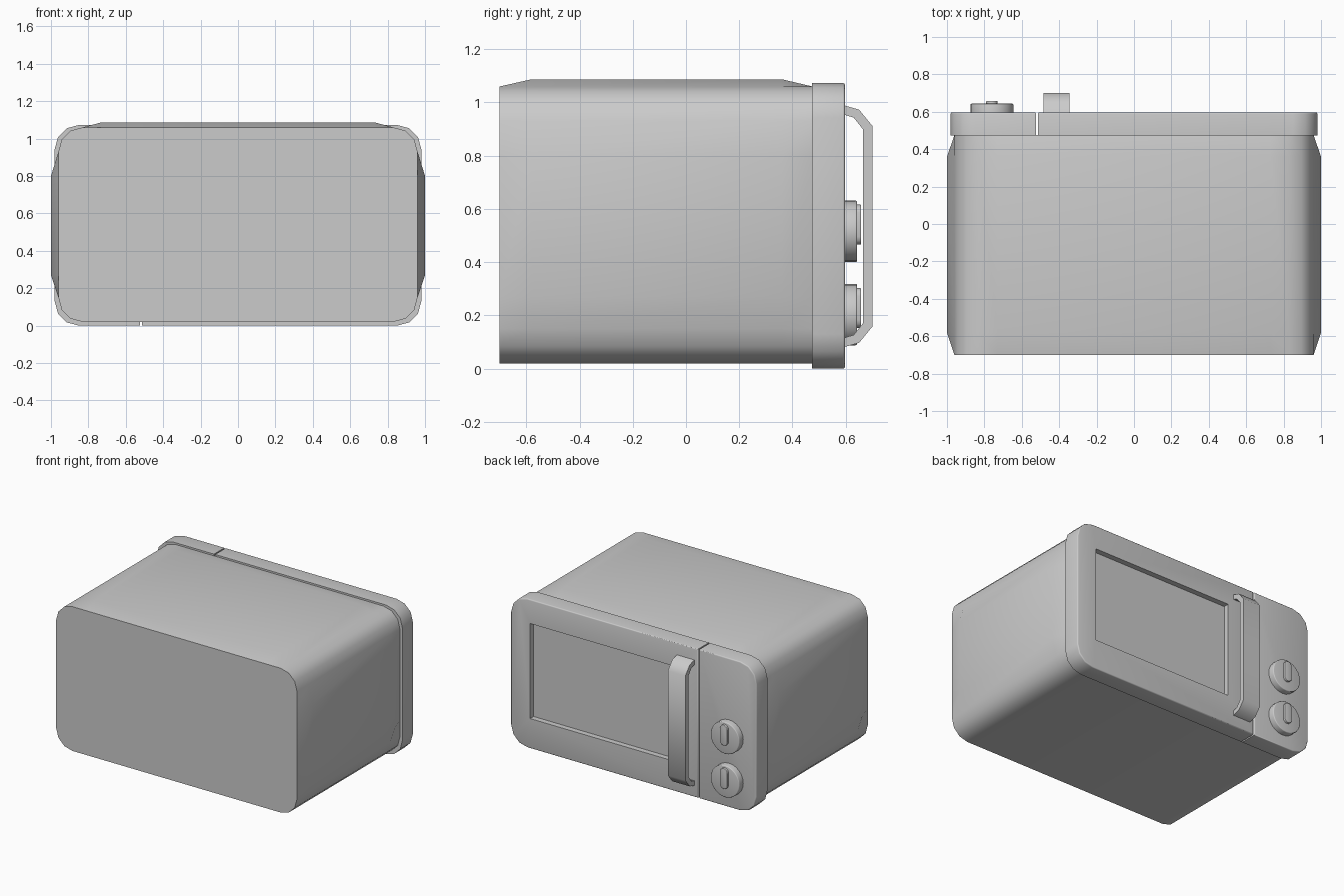
import bpy, bmesh, math

if "Cube" in bpy.data.objects:
    bpy.data.objects.remove(bpy.data.objects["Cube"])

SMOOTH = math.radians(40)


def finish(name, bm):
    bmesh.ops.recalc_face_normals(bm, faces=bm.faces)
    me = bpy.data.meshes.new(name)
    bm.to_mesh(me)
    bm.free()
    ob = bpy.data.objects.new(name, me)
    bpy.context.collection.objects.link(ob)
    return ob


def smooth(ob):
    bpy.ops.object.select_all(action='DESELECT')
    ob.select_set(True)
    bpy.context.view_layer.objects.active = ob
    bpy.ops.object.shade_smooth_by_angle(angle=SMOOTH)


def loft(name, rings):
    """Skin closed rings of 3D points and cap both ends."""
    bm = bmesh.new()
    vs = [[bm.verts.new(p) for p in r] for r in rings]
    n = len(vs[0])
    for a, b in zip(vs, vs[1:]):
        for i in range(n):
            j = (i + 1) % n
            bm.faces.new((a[i], a[j], b[j], b[i]))
    bm.faces.new(vs[0])
    bm.faces.new(vs[-1])
    return finish(name, bm)


def arc(cx, cz, r, start, sweep, n):
    return [(cx + r * math.cos(math.radians(start + sweep * i / n)),
             cz + r * math.sin(math.radians(start + sweep * i / n))) for i in range(n + 1)]


def rounded(x0, x1, z0, z1, r_left, r_right):
    """Rounded rectangle in xz, anticlockwise from lower right; radius 0 keeps a corner square."""
    pts = []
    for sx, sz, a in ((1, -1, 270), (1, 1, 0), (-1, 1, 90), (-1, -1, 180)):
        r = r_right if sx > 0 else r_left
        x, z = (x1 if sx > 0 else x0), (z1 if sz > 0 else z0)
        pts += arc(x - sx * r, z - sz * r, r, a, 90, 3) if r else [(x, z)]
    return pts


def prism(name, pts, y0, y1, bevel=0.0):
    """Extrude an xz outline along y and round its front rim."""
    ob = loft(name, [[(x, y, z) for x, z in pts] for y in (y0, y1)])
    if bevel:
        bm = bmesh.new()
        bm.from_mesh(ob.data)
        rim = [e for e in bm.edges if all(abs(v.co.y - y1) < 1e-5 for v in e.verts)]
        bmesh.ops.bevel(bm, geom=rim, offset=bevel, segments=3, profile=0.5, affect='EDGES')
        bm.to_mesh(ob.data)
        bm.free()
    return ob


# oven body: rounded box with swollen sides and top
def body_ring(y, side, top):
    p = rounded(-0.96, 0.96, 0.02, 1.06, 0.13, 0.13)
    ring = (p[0:4] + [(0.96 + side, 0.27), (0.96 + side, 0.80)]
            + p[4:8] + [(0.73, 1.06 + top), (-0.73, 1.06 + top)]
            + p[8:12] + [(-0.96 - side, 0.80), (-0.96 - side, 0.27)] + p[12:16])
    return [(x, y, z) for x, z in ring]


body = loft("oven_body", [body_ring(-0.70, 0, 0), body_ring(-0.58, 0.04, 0.027),
                          body_ring(0.36, 0.04, 0.027), body_ring(0.475, 0, 0)])
smooth(body)

# door and control panel, with a thin gap between them
Y0, Y1 = 0.473, 0.597
panel = prism("control_panel", rounded(-0.98, -0.523, 0, 1.073, 0.13, 0), Y0, Y1, 0.008)
smooth(panel)
door = prism("door", rounded(-0.513, 0.98, 0, 1.073, 0, 0.13), Y0, Y1, 0.008)

# window recess cut into the door
cutter = prism("window_cutter", rounded(-0.30, 0.825, 0.215, 0.90, 0, 0), Y1 - 0.04, Y1 + 0.1)
cutter.hide_render = True
mod = door.modifiers.new("window", 'BOOLEAN')
mod.operation = 'DIFFERENCE'
mod.solver = 'EXACT'
mod.object = cutter
bpy.context.view_layer.objects.active = door
bpy.ops.object.modifier_apply(modifier=mod.name)
bpy.data.objects.remove(cutter)
smooth(door)

# door handle: a bent strap, mirrored about its middle height
half = [(0.59, 0.99), (0.65, 0.973), (0.70, 0.912)]
inner = [(0.664, 0.90), (0.63, 0.943), (0.59, 0.955)]
MID = 0.535
outline = ([(y, 2 * MID - z) for y, z in half] + half[::-1]
           + inner[::-1] + [(y, 2 * MID - z) for y, z in inner])
flip = lambda pts: [(y, 2 * MID - z) for y, z in pts]
outline = half + flip(half)[::-1] + flip(inner)[::-1] + inner
handle = loft("door_handle", [[(x, y, z) for y, z in outline] for x in (-0.485, -0.345)])
smooth(handle)

# control knobs: a disc with a raised grip
for label, z in (("upper", 0.516), ("lower", 0.203)):
    disc = prism(label + "_knob", arc(-0.76, z, 0.115, 0, 345, 23), Y1 - 0.01, 0.643, 0.006)
    smooth(disc)
    zc = z + 0.025
    pill = arc(-0.76, zc + 0.045, 0.03, 0, 180, 6) + arc(-0.76, zc - 0.045, 0.03, 180, 180, 6)
    grip = prism(label + "_knob_grip", pill, 0.635, 0.658, 0.004)
    smooth(grip)
